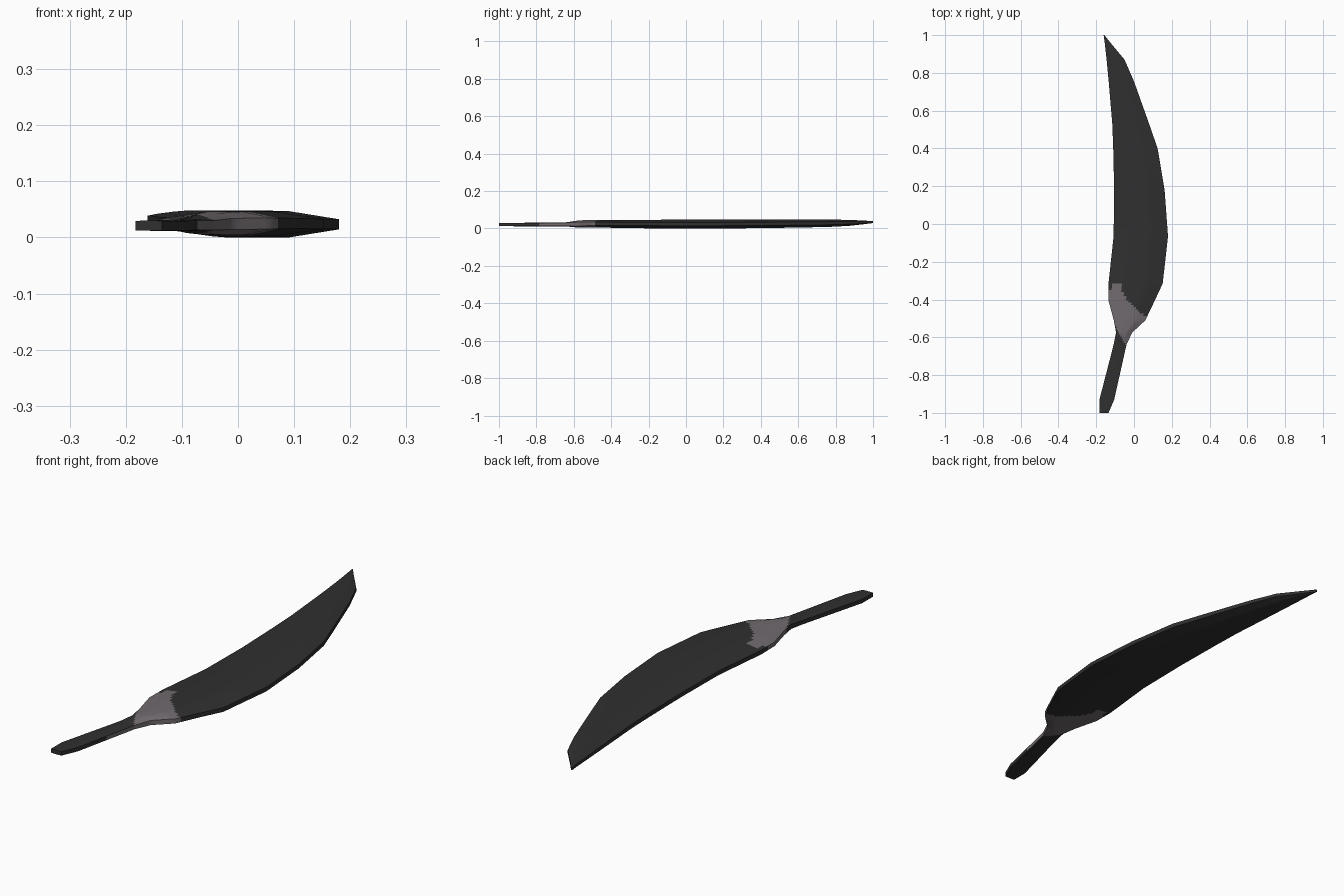
import bpy, bmesh, math

if "Cube" in bpy.data.objects:
    bpy.data.objects.remove(bpy.data.objects["Cube"])

def material(name, rgb):
    m = bpy.data.materials.new(name)
    m.diffuse_color = (*rgb, 1)
    m.use_nodes = True
    m.node_tree.nodes["Principled BSDF"].inputs["Base Color"].default_value = m.diffuse_color
    return m

DARK = material("charcoal black", (0.029, 0.029, 0.029))
GREY = material("warm down grey", (0.165, 0.145, 0.158))

# Stations: y, left x, right x, centre z, edge half height, middle half height
SHAFT = [(-1.0, -.183, -.135, .021, .0085, .009),
         (-.93, -.183, -.105, .021, .0085, .009),
         (-.64, -.108, -.040, .022, .0085, .011)]
VANE = [SHAFT[-1],
        (-.575, -.095, -.010, .024, .010, .019),
        (-.51, -.107, .060, .025, .010, .021),
        (-.405, -.135, .110, .025, .009, .021),
        (-.315, -.135, .152, .024, .009, .022),
        (-.065, -.108, .180, .0235, .009, .0235),
        (.18, -.105, .162, .0235, .009, .0235),
        (.40, -.110, .125, .025, .009, .023),
        (.53, -.115, .080, .026, .009, .022),
        (.755, -.134, .000, .028, .008, .020),
        (.87, -.145, -.050, .030, .007, .016),
        (.96, -.155, -.125, .033, .006, .009),
        (1.0, -.161, -.157, .034, .005, .005)]
DOWN_TOP = [(-.14, -.37), (-.11, -.32), (-.09, -.305), (-.07, -.32),
            (-.06, -.37), (-.02, -.42), (.06, -.49)]
N = 16  # columns across the width

def lerp_table(x, table):
    if x <= table[0][0]:
        return table[0][1]
    for (a, u), (b, v) in zip(table, table[1:]):
        if x <= b:
            return u + (v - u) * (x - a) / (b - a)
    return table[-1][1]

def refine(rows):
    """Add stations around the downy base so its colour edge is fine."""
    out = []
    for a, b in zip(rows, rows[1:]):
        fine = a[0] > -.65 and b[0] < -.2
        n = math.ceil((b[0] - a[0]) / .012) if fine else 1
        out += [tuple(p + (q - p) * i / n for p, q in zip(a, b)) for i in range(n)]
    return out + [rows[-1]]

def section(bm, row):
    y, xl, xr, zc, edge, mid = row
    ring = []
    for side in (1, -1):
        for i in range(N + 1):
            t = i / N if side == 1 else 1 - i / N
            # flat central panel with sloping borders
            k = min(1, min(t, 1 - t) / .3125)
            ring.append(bm.verts.new((xl + (xr - xl) * t, y, zc + side * (edge + (mid - edge) * k))))
    return ring

def loft(name, rows, cap_start, cap_end, is_grey):
    bm = bmesh.new()
    rings = [section(bm, r) for r in rows]
    for a, b in zip(rings, rings[1:]):
        n = len(a)
        for i in range(n):
            j = (i + 1) % n
            f = bm.faces.new((a[i], a[j], b[j], b[i]))
            f.normal_update()
            if is_grey(f.calc_center_median(), i):
                f.material_index = 1
    if cap_start:
        bm.faces.new(rings[0][::-1])
    if cap_end:
        bm.faces.new(rings[-1])
    # Outward winding: the top surface must face up
    bm.normal_update()
    if sum(f.normal.z for f in bm.faces if f.calc_center_median().z > .03) < 0 or \
       rows is SHAFT and rings[0] and sum(f.normal.z * (f.calc_center_median().z - .021) for f in bm.faces) < 0:
        bmesh.ops.reverse_faces(bm, faces=bm.faces[:])
    me = bpy.data.meshes.new(name)
    bm.to_mesh(me)
    bm.free()
    me.materials.append(DARK)
    me.materials.append(GREY)
    ob = bpy.data.objects.new(name, me)
    bpy.context.collection.objects.link(ob)
    bpy.ops.object.select_all(action='DESELECT')
    bpy.context.view_layer.objects.active = ob
    ob.select_set(True)
    bpy.ops.object.shade_smooth_by_angle(angle=math.radians(40))

# Downy grey base of the vane, with a slanted lower end
def downy(c, i):
    return max(-.555 - (c.x + .092) * 1.8, -.66) < c.y < lerp_table(c.x, DOWN_TOP)

# Thin pale line on the right edge of the shaft, split off near the vane
def shaft_line(c, i):
    return i == N and c.y > -.8

loft("feather_vane", refine(VANE), False, True, downy)
a, b = SHAFT[1], SHAFT[2]
split = tuple(p + (q - p) * .5 for p, q in zip(a, b))
SHAFT.insert(2, split)
loft("quill_shaft", SHAFT, True, False, shaft_line)
